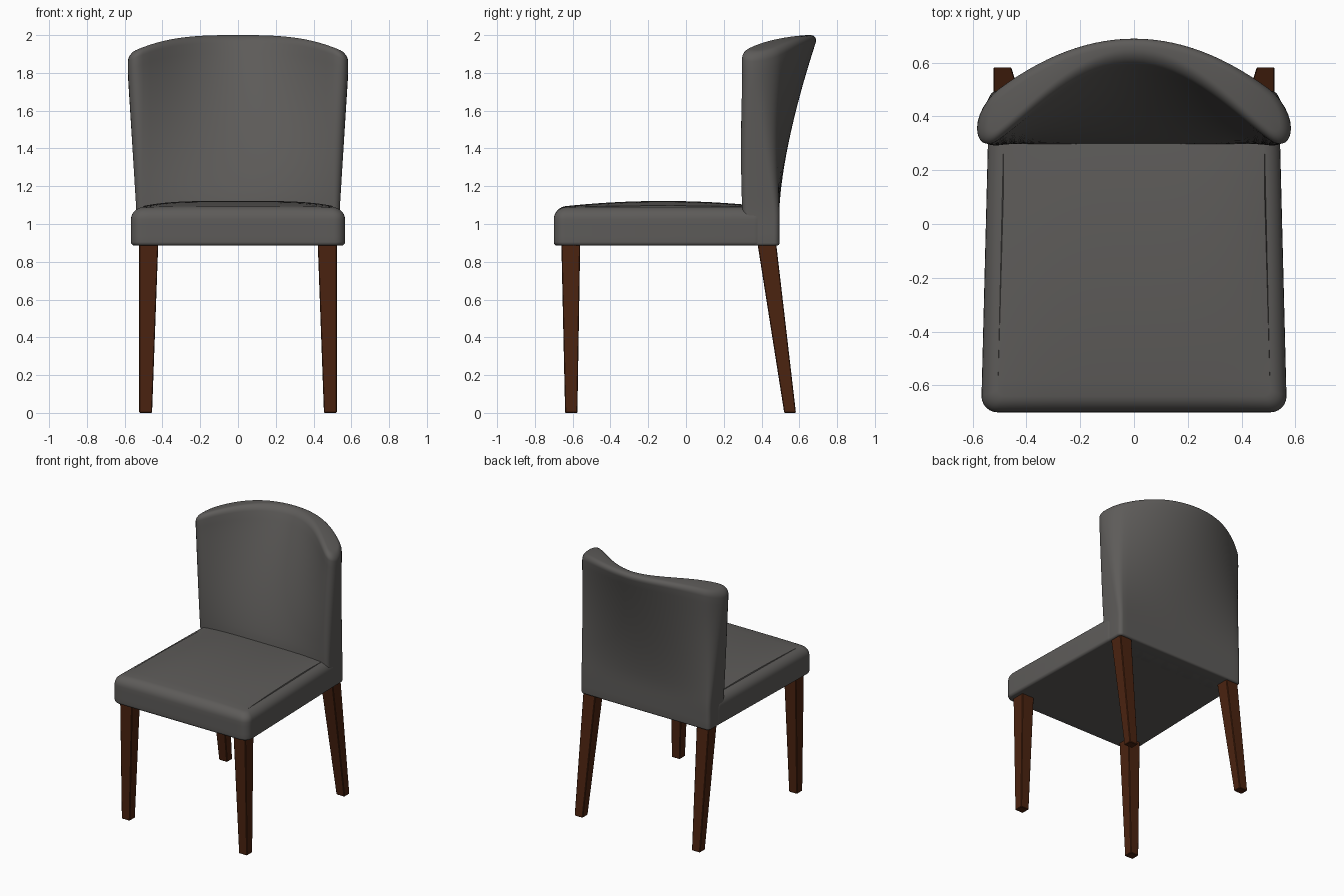
import bpy, bmesh, math

if "Cube" in bpy.data.objects:
    bpy.data.objects.remove(bpy.data.objects["Cube"])

def material(name, rgb):
    m = bpy.data.materials.new(name)
    m.diffuse_color = (*rgb, 1)
    m.use_nodes = True
    m.node_tree.nodes["Principled BSDF"].inputs["Base Color"].default_value = m.diffuse_color
    return m

FABRIC = material("grey upholstery", (0.11, 0.105, 0.10))
WOOD = material("brown wood", (0.07, 0.017, 0.005))

def add_object(name, bm, mat):
    bmesh.ops.recalc_face_normals(bm, faces=bm.faces)
    me = bpy.data.meshes.new(name)
    bm.to_mesh(me)
    bm.free()
    me.materials.append(mat)
    ob = bpy.data.objects.new(name, me)
    bpy.context.collection.objects.link(ob)
    return ob

def smooth(ob, deg):
    bpy.ops.object.select_all(action='DESELECT')
    ob.select_set(True)
    bpy.context.view_layer.objects.active = ob
    bpy.ops.object.shade_smooth_by_angle(angle=math.radians(deg))

def columns(w, r, n=28, k=6):
    """Columns across a rounded slab: (x, corner cut of the half depth)."""
    arc = [(w - r + r * math.sin(a), r - r * math.cos(a))
           for a in (math.pi / 2 * i / k for i in range(1, k + 1))]
    mid = [((w - r) * (2 * i / n - 1), 0) for i in range(n + 1)]
    return [(-x, c) for x, c in reversed(arc)] + mid + arc

def cushion(name, levels, shape, rows):
    """Loft rings; shape(t, inset, drop) gives [(x, y_front, y_back, z)]."""
    bm = bmesh.new()
    rings, sections = [], []
    for lv in levels:
        s = shape(*lv)
        sections.append(s)
        rings.append([bm.verts.new((x, a, z)) for x, a, b, z in s] +
                     [bm.verts.new((x, b, z)) for x, a, b, z in reversed(s)])
    n = len(rings[0])
    for p, q in zip(rings, rings[1:]):
        for i in range(n):
            j = (i + 1) % n
            bm.faces.new((p[i], p[j], q[j], q[i]))
    # close both ends with a grid
    for ring, s in ((rings[0], sections[0]), (rings[-1], sections[-1])):
        m = len(s)
        grid = [ring[:m]]
        for k in range(1, rows):
            grid.append([bm.verts.new((x, a + (b - a) * k / rows, z)) for x, a, b, z in s])
        grid.append(ring[:m - 1:-1])
        for g, h in zip(grid, grid[1:]):
            for i in range(m - 1):
                bm.faces.new((g[i], g[i + 1], h[i + 1], h[i]))
        # side edges of the cap close against the ring ends
        for i in (0, m - 1):
            col = [g[i] for g in grid]
            if rows > 1:
                bm.faces.new(col)
    return bm

def rounded_levels(bottom_r, top_r, steps, k=6):
    """(t, inset, z offset) from the bottom edge round to the top edge round."""
    q = [math.pi / 2 * i / k for i in range(k + 1)]
    low = [(0, bottom_r * (1 - math.sin(a)), bottom_r * (1 - math.cos(a))) for a in q]
    mid = [(i / steps, 0, bottom_r * (1 - i / steps) - top_r * i / steps) for i in range(1, steps)]
    top = [(1, top_r * (1 - math.cos(a)), -top_r * (1 - math.sin(a))) for a in q]
    return low + mid + top

# Seat: tapered rounded slab with a crowned top
SEAT_Z0, SEAT_Z1, SEAT_R = 0.885, 1.085, 0.06

def seat_shape(t, inset, dz):
    y0, y1 = -0.70 + inset, 0.42 - inset
    z = SEAT_Z0 + t * (SEAT_Z1 - SEAT_Z0) + dz
    r = max(0.06 - inset * 0.6, 0.01)
    return [(x, y0 + c, y1 - c, z) for x, c in columns(0.567 - inset, r)]

bm = cushion("seat", rounded_levels(0.02, SEAT_R, 4), seat_shape, 16)
for v in bm.verts:
    x, y, z = v.co
    v.co.x *= 1 - 0.045 * min(1, max(0, (y + 0.65) / 0.8))
    lift = min(1, max(0, (z - SEAT_Z1 + SEAT_R) / SEAT_R))
    v.co.z += 0.037 * lift * (1 - min(1, abs(x / 0.56)) ** 4) * max(0, 1 - ((y + 0.12) / 0.6) ** 2)
smooth(add_object("seat", bm, FABRIC), 50)

# Backrest: flat at the base, flaring into a curved wrap-around top
def back_shape(t, inset, dz):
    e = max(0, (0.885 + 1.115 * t + dz - 1.08) / 0.92)
    w = 0.538 + 0.045 * min(1, e * 1.15)
    edge_f, edge_b = 0.30 - 0.03 * e ** 0.7, 0.495 - 0.06 * e
    mid_f, mid_b = 0.295 + 0.315 * e ** 1.3, 0.495 + 0.205 * e ** 1.5
    r = max(0.03 + 0.05 * min(1, e * 1.2) - inset, 0.004)
    out = []
    for x, c in columns(w - inset, r):
        p = max(0, 1 - (x / w) ** 2)
        yf = edge_f + (mid_f - edge_f) * p ** 1.5 + inset + c
        yb = edge_b + (mid_b - edge_b) * p - inset - c
        if yb < yf + 0.004:
            yf, yb = (yf + yb) / 2 - 0.002, (yf + yb) / 2 + 0.002
        top = 2.0 - 0.1 * abs(x / 0.583) ** 3
        out.append((x, yf, yb, 0.885 + t * (top - 0.885) + dz))
    return out

bm = cushion("backrest", rounded_levels(0.015, 0.04, 20), back_shape, 2)
smooth(add_object("backrest", bm, FABRIC), 50)

# Legs: tapered square posts, outer face upright, rear pair raked backwards
def leg(name, side, top_y, foot_y):
    bm = bmesh.new()
    ends = []
    for z, xi, (y0, y1) in ((0, 0.455, foot_y), (0.90, 0.422, top_y)):
        ends.append([bm.verts.new((side * x, y, z))
                     for x, y in ((xi, y0), (0.523, y0), (0.523, y1), (xi, y1))])
    a, b = ends
    bm.faces.new(a)
    bm.faces.new(b)
    for i in range(4):
        j = (i + 1) % 4
        bm.faces.new((a[i], a[j], b[j], b[i]))
    bmesh.ops.bevel(bm, geom=bm.edges[:], offset=0.004, segments=1, affect='EDGES')
    add_object(name, bm, WOOD)

for side, label in ((-1, "left"), (1, "right")):
    leg("front_leg_" + label, side, (-0.66, -0.56), (-0.64, -0.575))
    leg("rear_leg_" + label, side, (0.378, 0.477), (0.52, 0.582))
